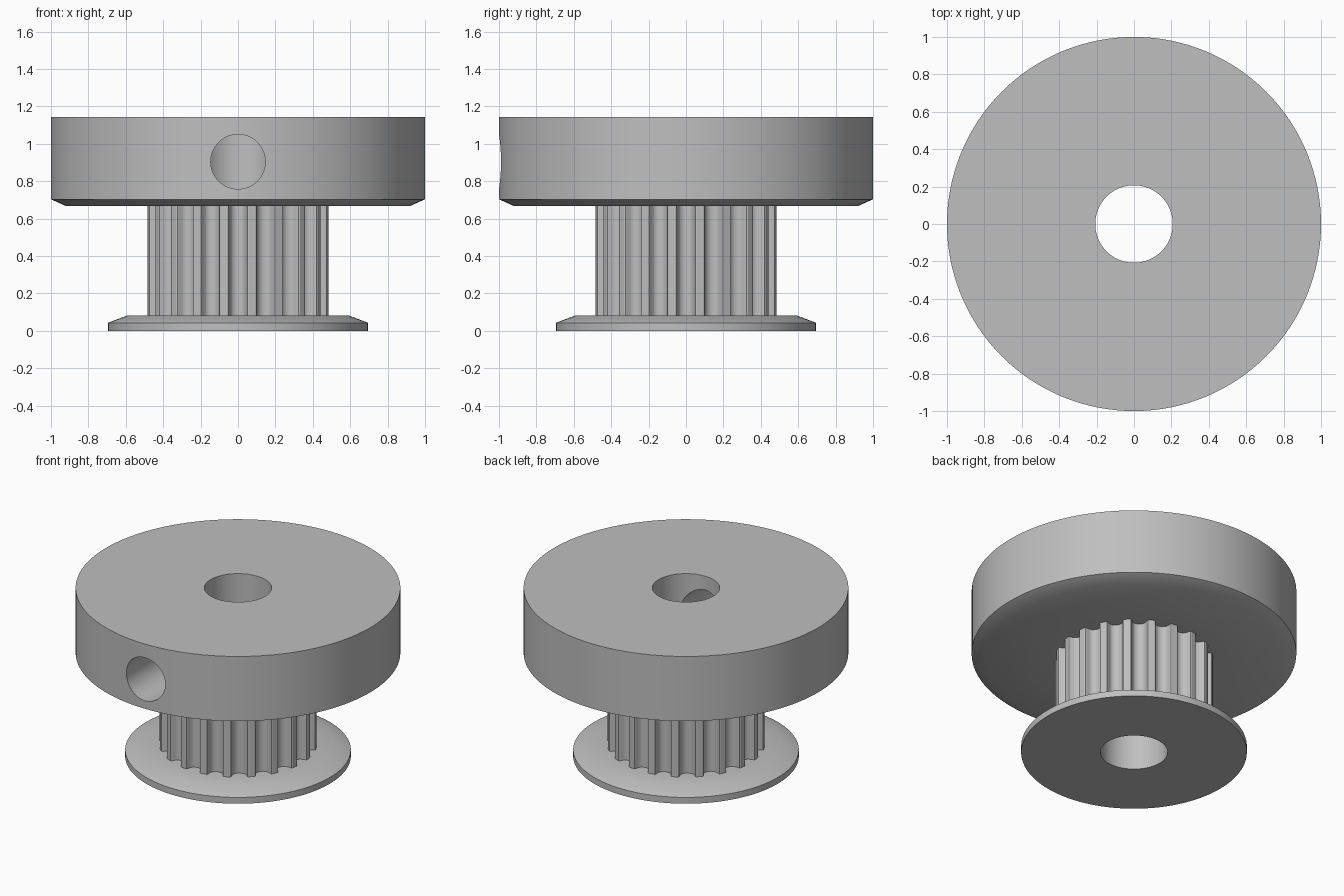
import bpy, bmesh, math
from math import sin, cos, pi, radians

SEGMENTS = 128
BORE = 0.207
FLANGE_TOP, HUB_BOTTOM, HUB_TOP = 0.083, 0.667, 1.143
TEETH, TIP_RADIUS, CORE = 20, 0.486, 0.42

if "Cube" in bpy.data.objects:
    bpy.data.objects.remove(bpy.data.objects["Cube"])

metal = bpy.data.materials.new("grey_metal")
metal.use_nodes = True
GREY = (0.52, 0.52, 0.52, 1)
metal.diffuse_color = GREY
metal.node_tree.nodes["Principled BSDF"].inputs["Base Color"].default_value = GREY


def add_object(name, bm):
    mesh = bpy.data.meshes.new(name)
    bm.to_mesh(mesh)
    bm.free()
    mesh.materials.append(metal)
    obj = bpy.data.objects.new(name, mesh)
    bpy.context.collection.objects.link(obj)
    return obj


def activate(obj):
    bpy.ops.object.select_all(action="DESELECT")
    obj.select_set(True)
    bpy.context.view_layer.objects.active = obj


def smooth(obj):
    activate(obj)
    bpy.ops.object.shade_smooth_by_angle(angle=radians(30))


def skin(bm, rings, closed):
    """Join rings of points with quads, outward when the profile runs counter-clockwise."""
    loops = [[bm.verts.new(p) for p in ring] for ring in rings]
    pairs = list(zip(loops, loops[1:]))
    if closed:
        pairs.append((loops[-1], loops[0]))
    for a, b in pairs:
        n = len(a)
        for i in range(n):
            j = (i + 1) % n
            bm.faces.new((a[i], a[j], b[j], b[i]))


def circle(radius, z):
    steps = [2 * pi * i / SEGMENTS for i in range(SEGMENTS)]
    return [(radius * cos(t), radius * sin(t), z) for t in steps]


def lathe(name, profile, closed=False):
    bm = bmesh.new()
    skin(bm, [circle(r, z) for r, z in profile], closed)
    return add_object(name, bm)


# Lower flange with bevelled upper rim
flange = lathe("lower_flange", [
    (BORE, 0), (0.695, 0), (0.695, 0.043), (0.59, FLANGE_TOP), (CORE, FLANGE_TOP)])
smooth(flange)

# Toothed drum: half a groove as (half width, depth), mirrored and repeated
half_groove = [(0.0575, 0), (0.0515, 0.003), (0.0476, 0.010), (0.0435, 0.027),
               (0.036, 0.043), (0.0285, 0.051), (0.015, 0.058)]
groove = ([(-w, d) for w, d in half_groove] + [(0, 0.061)]
          + [(w, d) for w, d in reversed(half_groove)])
outline = []
for k in range(TEETH):
    a = 2 * pi * k / TEETH
    for w, d in groove:
        r = math.sqrt(TIP_RADIUS ** 2 - w ** 2) - d
        outline.append((r * cos(a) - w * sin(a), r * sin(a) + w * cos(a)))
bm = bmesh.new()
skin(bm, [[(x, y, z) for x, y in outline] for z in (FLANGE_TOP, HUB_BOTTOM)], False)
smooth(add_object("toothed_drum", bm))

# Bore wall running through flange and drum
smooth(lathe("bore_wall", [(BORE, HUB_BOTTOM), (BORE, 0)]))

# Hub with bevelled lower rim
hub = lathe("hub", [
    (BORE, HUB_BOTTOM), (CORE, HUB_BOTTOM), (0.92, HUB_BOTTOM), (1, 0.703),
    (1, HUB_TOP), (BORE, HUB_TOP)], closed=True)

# Set screw hole from the front into the bore
bpy.ops.mesh.primitive_cylinder_add(
    vertices=64, radius=0.146, depth=1.2, location=(0, -0.6, 0.904), rotation=(pi / 2, 0, 0))
cutter = bpy.context.object
cutter.name = "screw_hole_cutter"
cutter.data.materials.append(metal)
cut = hub.modifiers.new("screw_hole", "BOOLEAN")
cut.operation, cut.solver, cut.object = "DIFFERENCE", "EXACT", cutter
activate(hub)
bpy.ops.object.modifier_apply(modifier=cut.name)
bpy.data.objects.remove(cutter)

# Open the hub's underside where the drum meets it
bm = bmesh.new()
bm.from_mesh(hub.data)
hidden = [f for f in bm.faces if all(
    abs(v.co.z - HUB_BOTTOM) < 1e-4 and v.co.xy.length < CORE + 0.001 for v in f.verts)]
bmesh.ops.delete(bm, geom=hidden, context="FACES")
bm.to_mesh(hub.data)
bm.free()
smooth(hub)
